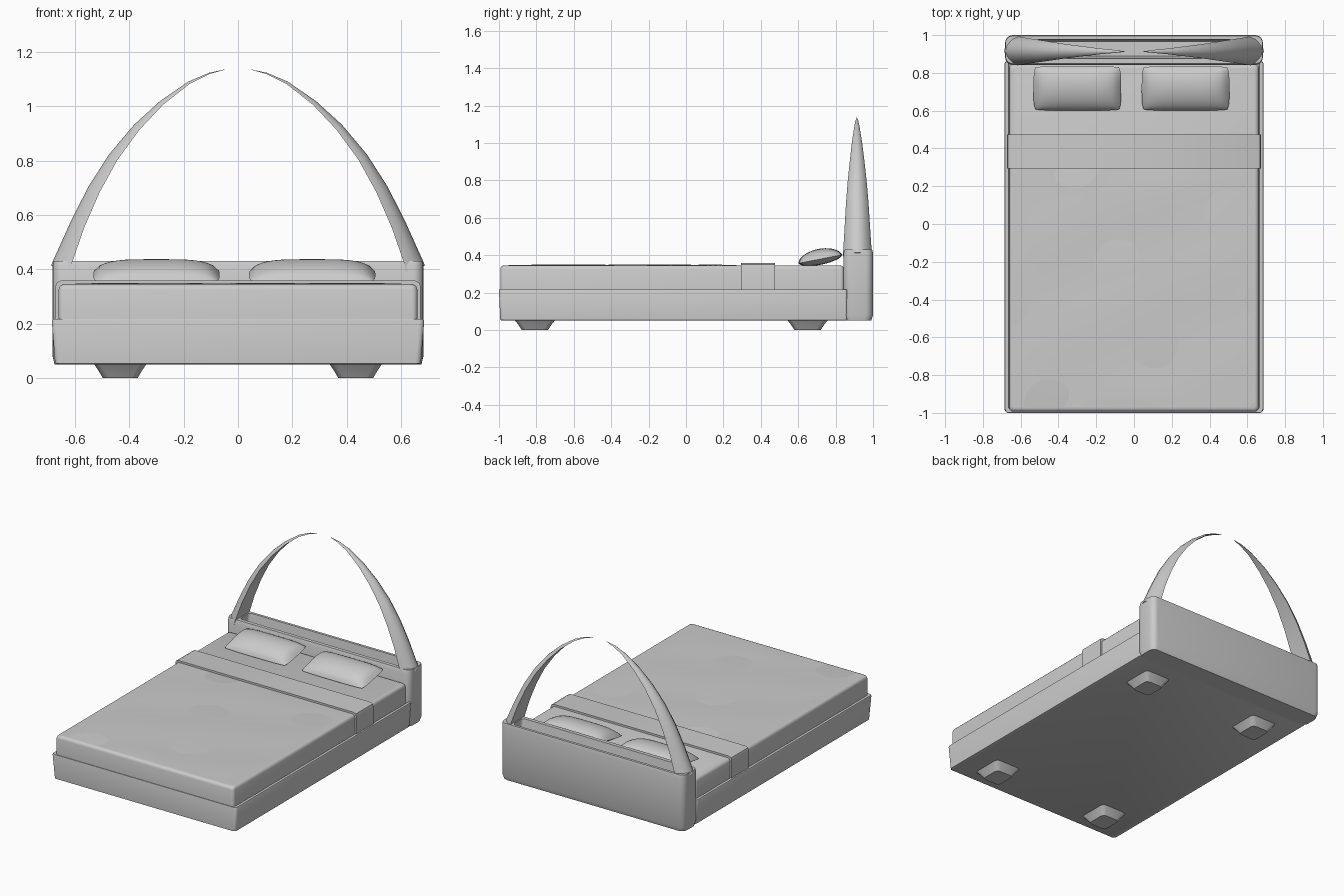
import bpy, bmesh, math
from mathutils import Matrix

if "Cube" in bpy.data.objects:
    bpy.data.objects.remove(bpy.data.objects["Cube"])


def finish(bm, name, angle=35):
    bmesh.ops.recalc_face_normals(bm, faces=bm.faces)
    me = bpy.data.meshes.new(name)
    bm.to_mesh(me)
    bm.free()
    ob = bpy.data.objects.new(name, me)
    bpy.context.collection.objects.link(ob)
    bpy.ops.object.select_all(action='DESELECT')
    ob.select_set(True)
    bpy.context.view_layer.objects.active = ob
    bpy.ops.object.shade_smooth_by_angle(angle=math.radians(angle))
    return ob


def rounded_rect(x0, x1, y0, y1, r_front, r_back, z, seg=5):
    pts = []
    for cx, cy, sx, sy, r, a0 in ((x1, y1, -1, -1, r_back, 0), (x0, y1, 1, -1, r_back, 90),
                                  (x0, y0, 1, 1, r_front, 180), (x1, y0, -1, 1, r_front, 270)):
        for i in range(seg + 1):
            a = math.radians(a0 + 90 * i / seg)
            pts.append((cx + sx * r + r * math.cos(a), cy + sy * r + r * math.sin(a), z))
    return pts


def loft(name, rings, angle=35):
    bm = bmesh.new()
    loops = [[bm.verts.new(p) for p in ring] for ring in rings]
    n = len(loops[0])
    for a, b in zip(loops, loops[1:]):
        for i in range(n):
            bm.faces.new((a[i], a[(i + 1) % n], b[(i + 1) % n], b[i]))
    bm.faces.new(loops[0])
    bm.faces.new(loops[-1])
    return finish(bm, name, angle)


# Bed frame: slight outward flare and a recessed lip on top
loft("bed_frame", [
    rounded_rect(-w, w, y0, 0.86, 0.02, 0.01, z)
    for w, y0, z in ((0.66, -0.985, 0.05), (0.673, -0.993, 0.054), (0.685, -1.0, 0.21),
                     (0.682, -0.998, 0.217), (0.665, -0.985, 0.217), (0.662, -0.982, 0.205))])

# Mattress with rounded edges
loft("mattress", [
    rounded_rect(-0.66 + d, 0.66 - d, -0.993 + d, 0.845 - d, 0.02, 0.02, z)
    for d, z in ((0.0, 0.19), (0.0, 0.325), (0.003, 0.335), (0.009, 0.342), (0.018, 0.345))])

# Softly rippled blanket on the mattress
bm = bmesh.new()
bmesh.ops.create_grid(bm, x_segments=44, y_segments=44, size=1)
for v in bm.verts:
    fade = (1 - v.co.x ** 8) * (1 - v.co.y ** 8)
    x, y = v.co.x * 0.64, -0.34 + v.co.y * 0.63
    ripple = 0.5 * math.sin(9 * x + 4 * y) + 0.5 * math.sin(11 * y - 5 * x)
    v.co = (x, y, 0.345 + fade * (0.002 + 0.003 * ripple))
finish(bm, "blanket")

# Folded blanket band wrapped over the mattress
band = [(-0.672, 0.2), (-0.672, 0.335), (-0.667, 0.35), (-0.652, 0.358),
        (0.652, 0.358), (0.667, 0.35), (0.672, 0.335), (0.672, 0.2)]
loft("blanket_fold", [[(x, y, z) for x, z in band] for y in (0.295, 0.475)])

# Pillows: cushions tilted up toward the headboard
for side, cx in (("left", -0.3), ("right", 0.273)):
    bm = bmesh.new()
    n = 20
    for sign, h in ((1, 0.055), (-1, 0.03)):
        g = bmesh.ops.create_grid(bm, x_segments=n, y_segments=n, size=1)
        for v in g["verts"]:
            u, w = v.co.x, v.co.y
            puff = (max(0, 1 - u ** 4) * max(0, 1 - w ** 2)) ** 0.6
            k = 1 - 0.05 * (u * w) ** 4
            v.co = (u * k * 0.232, w * k * 0.12, sign * h * puff)
    bmesh.ops.remove_doubles(bm, verts=bm.verts, dist=0.0005)
    bm.transform(Matrix.Translation((cx, 0.718, 0.379)) @ Matrix.Rotation(math.radians(11), 4, 'X'))
    finish(bm, side + "_pillow", 60)

# Headboard: upright shell with a trough along the top
loft("headboard", [
    rounded_rect(-0.675, 0.675, 0.85, 0.99, 0.04, 0.04, 0.05),
    rounded_rect(-0.682, 0.682, 0.842, 1.0, 0.04, 0.04, 0.08),
    rounded_rect(-0.682, 0.682, 0.842, 1.0, 0.04, 0.04, 0.41),
    rounded_rect(-0.680, 0.680, 0.85, 0.995, 0.035, 0.035, 0.43),
    rounded_rect(-0.60, 0.60, 0.875, 0.978, 0.02, 0.02, 0.43),
    rounded_rect(-0.60, 0.60, 0.89, 0.965, 0.02, 0.02, 0.34)])

# Two curved horns rising from the headboard ends and tapering to points
path = [(0.645, 0.40, 0.077, 0.045), (0.635, 0.43, 0.076, 0.042), (0.585, 0.56, 0.068, 0.034),
        (0.525, 0.69, 0.060, 0.029), (0.455, 0.81, 0.050, 0.023), (0.37, 0.92, 0.038, 0.017),
        (0.28, 1.01, 0.027, 0.011), (0.18, 1.085, 0.015, 0.006), (0.105, 1.12, 0.008, 0.003),
        (0.05, 1.134, 0.0015, 0.0008)]
for side, s in (("left", -1), ("right", 1)):
    rings = []
    for i, (x, z, w, t) in enumerate(path):
        a, b = path[max(i - 1, 0)], path[min(i + 1, len(path) - 1)]
        dx, dz = b[0] - a[0], b[1] - a[1]
        length = math.hypot(dx, dz)
        nx, nz = dz / length, -dx / length
        # crescent section: bulging outer side, shallower inner side
        section = [(-1, -0.6), (-0.8, 0.2), (-0.4, 0.8), (0, 1), (0.4, 0.8), (0.8, 0.2),
                   (1, -0.6), (0.5, -0.6), (0, -0.6), (-0.5, -0.6)]
        rings.append([(s * (x + nx * t * q), 0.917 + w * p - 0.004 * i / 9, z + nz * t * q)
                      for p, q in section])
    loft(side + "_horn", rings, 45)

# Four tapered feet
for yname, cy in (("front", -0.808), ("back", 0.65)):
    for xname, cx in (("left", -0.433), ("right", 0.433)):
        loft(f"{yname}_{xname}_foot", [
            rounded_rect(cx - a, cx + a, cy - b, cy + b, 0.025, 0.025, z, 3)
            for a, b, z in ((0.064, 0.07, 0.0), (0.082, 0.09, 0.03), (0.099, 0.11, 0.055))])
